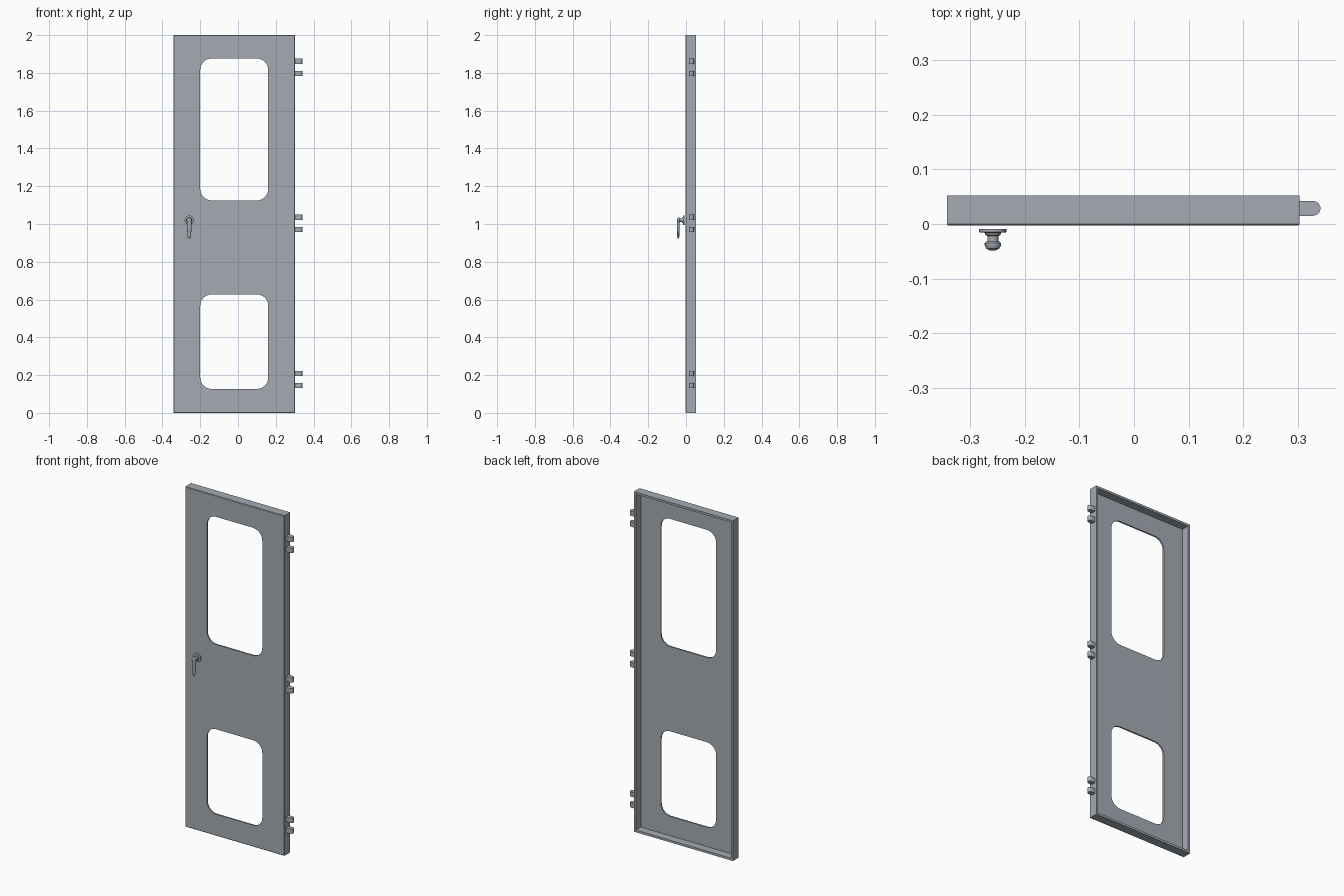
import bpy, bmesh, math
from mathutils import Matrix, Vector

cube = bpy.data.objects.get("Cube")
if cube:
    bpy.data.objects.remove(cube, do_unlink=True)

STEEL = (0.37, 0.41, 0.45, 1)
steel = bpy.data.materials.new("painted_steel")
steel.use_nodes = True
steel.diffuse_color = STEEL
bsdf = steel.node_tree.nodes["Principled BSDF"]
bsdf.inputs["Base Color"].default_value = STEEL
bsdf.inputs["Roughness"].default_value = 0.6


def finish(name, bm, smooth=False):
    bmesh.ops.recalc_face_normals(bm, faces=bm.faces)
    mesh = bpy.data.meshes.new(name)
    bm.to_mesh(mesh)
    bm.free()
    mesh.materials.append(steel)
    obj = bpy.data.objects.new(name, mesh)
    bpy.context.collection.objects.link(obj)
    if smooth:
        activate(obj)
        bpy.ops.object.shade_smooth_by_angle(angle=math.radians(35))
    return obj


def activate(obj):
    bpy.ops.object.select_all(action='DESELECT')
    obj.select_set(True)
    bpy.context.view_layer.objects.active = obj


def prism(bm, outline, direction):
    """Extrude a closed outline of points along a direction."""
    face = bm.faces.new([bm.verts.new(p) for p in outline])
    new = bmesh.ops.extrude_face_region(bm, geom=[face])["geom"]
    bmesh.ops.translate(bm, vec=direction,
                        verts=[v for v in new if isinstance(v, bmesh.types.BMVert)])


def box(bm, x0, x1, y0, y1, z0, z1):
    prism(bm, [(x0, y0, z0), (x1, y0, z0), (x1, y0, z1), (x0, y0, z1)], (0, y1 - y0, 0))


def rounded_rect(x0, x1, z0, z1, r, y, steps=8):
    corners = [(x1 - r, z1 - r), (x0 + r, z1 - r), (x0 + r, z0 + r), (x1 - r, z0 + r)]
    points = []
    for i, (cx, cz) in enumerate(corners):
        for s in range(steps + 1):
            a = math.pi / 2 * (i + s / steps)
            points.append((cx + r * math.cos(a), y, cz + r * math.sin(a)))
    return points


def cut(obj, bm):
    cutter = finish("cutter", bm)
    cutter.hide_render = True
    mod = obj.modifiers.new("cut", 'BOOLEAN')
    mod.operation = 'DIFFERENCE'
    mod.solver = 'EXACT'
    mod.object = cutter
    activate(obj)
    bpy.ops.object.modifier_apply(modifier=mod.name)
    bpy.data.objects.remove(cutter, do_unlink=True)


# Door leaf: slab with chamfered front edges
LEFT, RIGHT, FRONT, BACK, TOP = -0.342, 0.303, -0.003, 0.052, 2.0
RIM, SKIN = 0.013, 0.009
bm = bmesh.new()
box(bm, LEFT, RIGHT, FRONT, BACK, 0, TOP)
front_edges = [e for e in bm.edges if all(v.co.y < 0 for v in e.verts)]
bmesh.ops.bevel(bm, geom=front_edges, offset=0.003, segments=1, affect='EDGES')
door = finish("door_leaf", bm)

# Hollow back, leaving a folded rim around a thin skin
bm = bmesh.new()
box(bm, LEFT + RIM, RIGHT - RIM, FRONT + SKIN, BACK + 0.05, RIM, TOP - RIM)
cut(door, bm)

# Two window openings with rounded corners
for z0, z1 in ((0.127, 0.627), (1.125, 1.876)):
    bm = bmesh.new()
    prism(bm, rounded_rect(-0.2, 0.16, z0, z1, 0.06, -0.05), (0, 0.2, 0))
    cut(door, bm)

# Three pairs of round-nosed hinge knuckles
HINGE_Y, HINGE_R = 0.0285, 0.0135
for name, z in (("lower", 0.177), ("middle", 1.003), ("upper", 1.829)):
    for part, side in (("bottom", -1), ("top", 1)):
        base = z + side * 0.032 - 0.014
        outline = [(RIGHT, HINGE_Y + HINGE_R, base), (RIGHT, HINGE_Y - HINGE_R, base)]
        for i in range(13):
            a = math.pi * (i / 12 - 0.5)
            outline.append((0.3275 + HINGE_R * math.cos(a),
                            HINGE_Y + HINGE_R * math.sin(a), base))
        bm = bmesh.new()
        prism(bm, outline, (0, 0, 0.028))
        finish(f"{name}_hinge_{part}_knuckle", bm, True)


def lathe(name, profile, center, axis, segments=20):
    """Spin (radius, distance) pairs around the axis through center."""
    turn = Vector((0, 0, 1)).rotation_difference(axis).to_matrix().to_4x4()
    bm = bmesh.new()
    verts = [bm.verts.new((r, 0, d)) for r, d in profile]
    edges = [bm.edges.new(pair) for pair in zip(verts, verts[1:])]
    bmesh.ops.spin(bm, geom=verts + edges, cent=(0, 0, 0), axis=(0, 0, 1),
                   angle=math.tau, steps=segments)
    bmesh.ops.remove_doubles(bm, verts=bm.verts, dist=0.00005)
    bmesh.ops.transform(bm, matrix=Matrix.Translation(center) @ turn, verts=bm.verts)
    return finish(name, bm, True)


# Handle: rosette with neck, rounded knob and hanging lever
HX, HZ = -0.258, 1.02
lathe("handle_rosette",
      [(0, 0.009), (0.025, 0.009), (0.025, 0.015), (0.015, 0.016), (0.014, 0.02),
       (0.01, 0.022), (0.01, 0.034), (0, 0.034)],
      (HX, 0, HZ), Vector((0, -1, 0)))
lathe("handle_knob",
      [(0, 0.032), (0.012, 0.032), (0.015, 0.035), (0.015, 0.039), (0.012, 0.045),
       (0.006, 0.048), (0, 0.048)],
      (HX, 0, HZ), Vector((0, -1, 0)))
lever = lathe("handle_lever",
              [(0, -0.006), (0.012, 0), (0.0125, 0.035), (0.009, 0.085),
               (0.006, 0.095), (0, 0.098)],
              (0, 0, 0), Vector((0, 0, -1)), 12)
lever.data.transform(Matrix.Translation((HX, -0.041, HZ)) @ Matrix.Diagonal((1, 0.6, 1, 1)))
